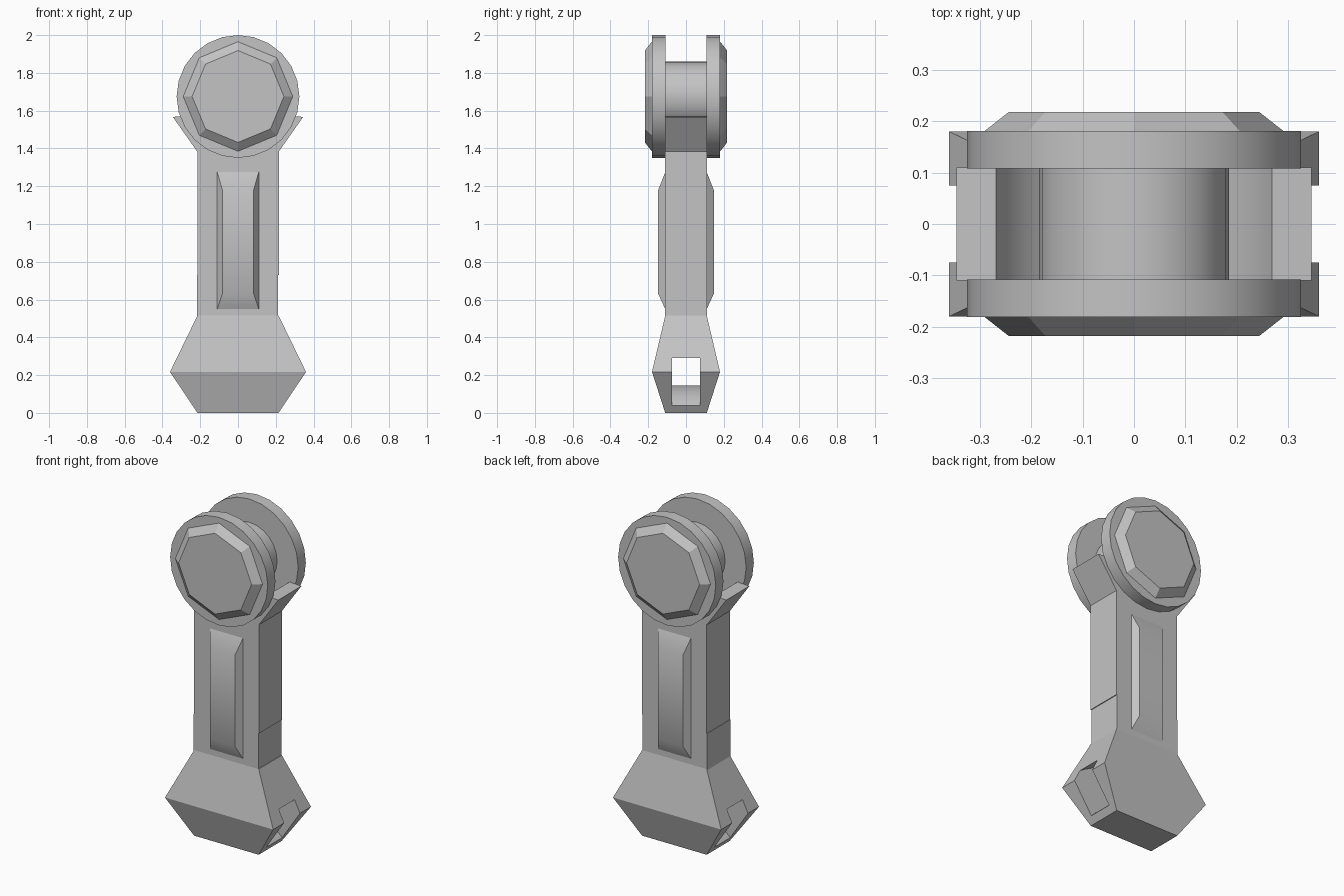
import bpy, bmesh
from math import sin, cos, radians, tau

if "Cube" in bpy.data.objects:
    bpy.data.objects.remove(bpy.data.objects["Cube"])

grey = bpy.data.materials.new("plain grey")
grey.use_nodes = True
grey.diffuse_color = (0.55, 0.55, 0.55, 1)
grey.node_tree.nodes["Principled BSDF"].inputs["Base Color"].default_value = grey.diffuse_color

HUB_Z = 1.675


def loft(name, rings, smooth=True):
    """Skin a list of matching closed rings and cap both ends."""
    bm = bmesh.new()
    loops = [[bm.verts.new(p) for p in ring] for ring in rings]
    n = len(loops[0])
    for a, b in zip(loops, loops[1:]):
        for i in range(n):
            j = (i + 1) % n
            bm.faces.new((a[i], a[j], b[j], b[i]))
    bm.faces.new(loops[0])
    bm.faces.new(loops[-1])
    bmesh.ops.recalc_face_normals(bm, faces=bm.faces)
    mesh = bpy.data.meshes.new(name)
    bm.to_mesh(mesh)
    bm.free()
    mesh.materials.append(grey)
    obj = bpy.data.objects.new(name, mesh)
    bpy.context.collection.objects.link(obj)
    if smooth:
        smooth_sharp(obj)
    return obj


def smooth_sharp(obj):
    bpy.ops.object.select_all(action='DESELECT')
    obj.select_set(True)
    bpy.context.view_layer.objects.active = obj
    bpy.ops.object.shade_smooth_by_angle(angle=radians(30))


def rect(x0, x1, hy, z):
    return [(x0, -hy, z), (x1, -hy, z), (x1, hy, z), (x0, hy, z)]


def panel_ring(hx, z0, z1, y):
    return [(-hx, y, z0), (hx, y, z0), (hx, y, z1), (-hx, y, z1)]


def disc_ring(r, y, sides):
    return [(r * sin(tau * i / sides), y, HUB_Z + r * cos(tau * i / sides))
            for i in range(sides)]


def arc(r, cz, a0, a1, steps):
    return [(r * cos(radians(a0 + (a1 - a0) * i / steps)),
             cz + r * sin(radians(a0 + (a1 - a0) * i / steps)))
            for i in range(steps + 1)]


def prism(name, profile, hy):
    return loft(name, [[(x, y, z) for x, z in profile] for y in (-hy, hy)])


# Faceted foot with a curved tunnel running side to side
foot = loft("foot", [rect(-0.215, 0.215, 0.11, 0),
                     rect(-0.36, 0.36, 0.18, 0.217),
                     rect(-0.215, 0.215, 0.11, 0.515)], smooth=False)
cutter = prism("tunnel_cutter",
               arc(0.327, -0.182, 20, 160, 28) + arc(0.573, -0.182, 160, 20, 28), 0.075)
cutter.hide_render = True
bpy.ops.object.select_all(action='DESELECT')
bpy.context.view_layer.objects.active = foot
foot.select_set(True)
cut = foot.modifiers.new("tunnel", 'BOOLEAN')
cut.operation = 'DIFFERENCE'
cut.solver = 'EXACT'
cut.object = cutter
bpy.ops.object.modifier_apply(modifier=cut.name)
bpy.data.objects.remove(cutter)
smooth_sharp(foot)

# Shaft in two lengths with a slight side step
loft("lower_shaft", [rect(-0.218, 0.212, 0.11, z) for z in (0.51, 0.73)])
loft("upper_shaft", [rect(-0.215, 0.217, 0.11, z) for z in (0.73, 1.388)])

# Raised bevelled panels, front and back
for side, name in ((-1, "front_panel"), (1, "back_panel")):
    loft(name, [panel_ring(0.11, 0.55, 1.275, side * 0.10),
                panel_ring(0.11, 0.55, 1.275, side * 0.11),
                panel_ring(0.083, 0.63, 1.18, side * 0.147)])

# Flared cradle with a round seat below the hub
seat = arc(0.287, HUB_Z, -21, -159, 20)
prism("cradle", [(0.217, 1.385), (0.345, 1.567)] + seat
      + [(-0.345, 1.567), (-0.217, 1.385)], 0.11)

# Hub, side discs and octagonal caps
loft("hub", [disc_ring(0.185, y, 24) for y in (-0.115, 0.115)])
for side, name in ((-1, "front"), (1, "back")):
    loft(name + "_disc", [disc_ring(0.325, side * y, 24) for y in (0.108, 0.181)])
    loft(name + "_cap", [disc_ring(r, side * y, 8)
                         for r, y in ((0.29, 0.175), (0.29, 0.181), (0.243, 0.218))],
         smooth=False)
